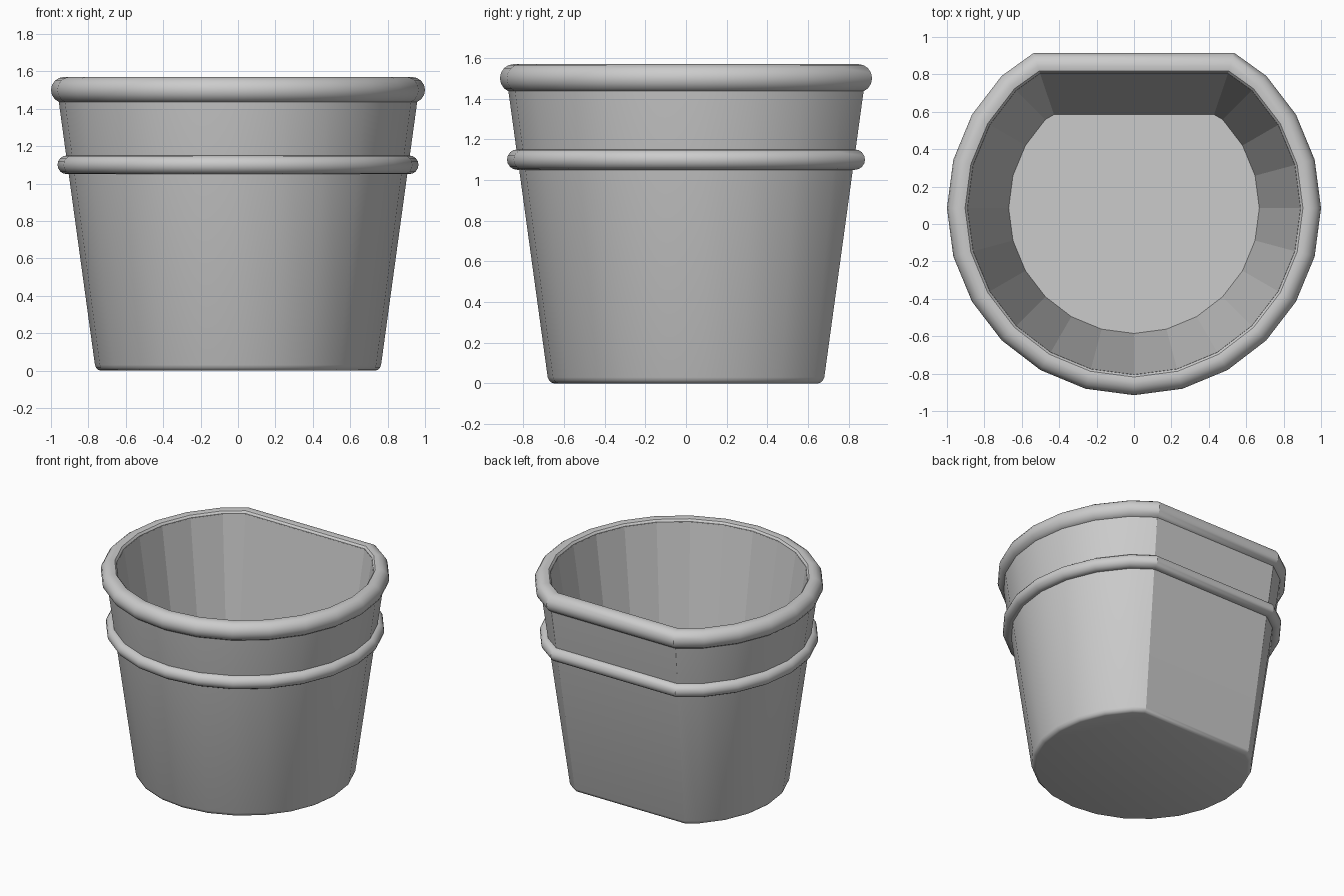
import bpy, bmesh, math

cube = bpy.data.objects.get("Cube")
if cube:
    bpy.data.objects.remove(cube, do_unlink=True)

CENTRE_Y = 0.085   # centre of the round part of the outline
FLAT = 0.17        # how far the back is cut in from the full circle
SHADE = (0.6, 0.6, 0.6, 1)

grey = bpy.data.materials.new("plain_grey")
grey.use_nodes = True
grey.diffuse_color = SHADE
for node in grey.node_tree.nodes:
    if node.type == 'BSDF_PRINCIPLED':
        node.inputs["Base Color"].default_value = SHADE


def outline(r):
    """Round 24-sided outline with a flat back."""
    back = r - FLAT
    corner = 0.96 * math.sqrt(r * r - back * back)
    arc = [math.radians(45 - 15 * i) for i in range(19)]
    pts = [(corner, back)]
    pts += [(r * math.cos(a), r * math.sin(a)) for a in arc]
    pts.append((-corner, back))
    return [(x, y + CENTRE_Y) for x, y in pts]


def loft(name, profile, closed):
    """Sweep a (radius, height) profile round the outline."""
    bm = bmesh.new()
    rings = [[bm.verts.new((x, y, z)) for x, y in outline(r)]
             for r, z in profile]
    n = len(rings[0])
    pairs = list(zip(rings, rings[1:]))
    if closed:
        pairs.append((rings[-1], rings[0]))
    for a, b in pairs:
        for i in range(n):
            j = (i + 1) % n
            bm.faces.new((a[i], a[j], b[j], b[i]))
    if not closed:
        bm.faces.new(rings[0])
        bm.faces.new(rings[-1])
    bmesh.ops.recalc_face_normals(bm, faces=bm.faces)
    mesh = bpy.data.meshes.new(name)
    bm.to_mesh(mesh)
    bm.free()
    mesh.materials.append(grey)
    obj = bpy.data.objects.new(name, mesh)
    bpy.context.collection.objects.link(obj)
    bpy.ops.object.select_all(action='DESELECT')
    obj.select_set(True)
    bpy.context.view_layer.objects.active = obj
    bpy.ops.object.shade_smooth_by_angle(angle=math.radians(25))
    return obj


def hoop(name, r, z, thick, inner=0.0, steps=16):
    """Round hoop, trimmed flush with the inner wall where needed."""
    angles = [2 * math.pi * i / steps for i in range(steps)]
    profile = [(max(inner, r + thick * math.cos(a)), z + thick * math.sin(a))
               for a in angles]
    loft(name, profile, True)


# Bucket: rounded foot, outer wall, lip hidden in the rim, inner wall, floor
bucket = loft("bucket", [(0.735, 0), (0.747, 0.004), (0.758, 0.014),
                         (0.765, 0.03), (0.96, 1.45), (0.93, 1.545),
                         (0.89, 1.545), (0.67, 0.08)], False)

# Flat staves on the inside of the wall
for face in bucket.data.polygons:
    c, n = face.center, face.normal
    if c.x * n.x + (c.y - CENTRE_Y) * n.y < -0.1:
        face.use_smooth = False

# Rolled rim and the hoop round the wall
hoop("rim", 0.93, 1.5, 0.07, inner=0.891)
hoop("middle_hoop", 0.915, 1.1, 0.05)
